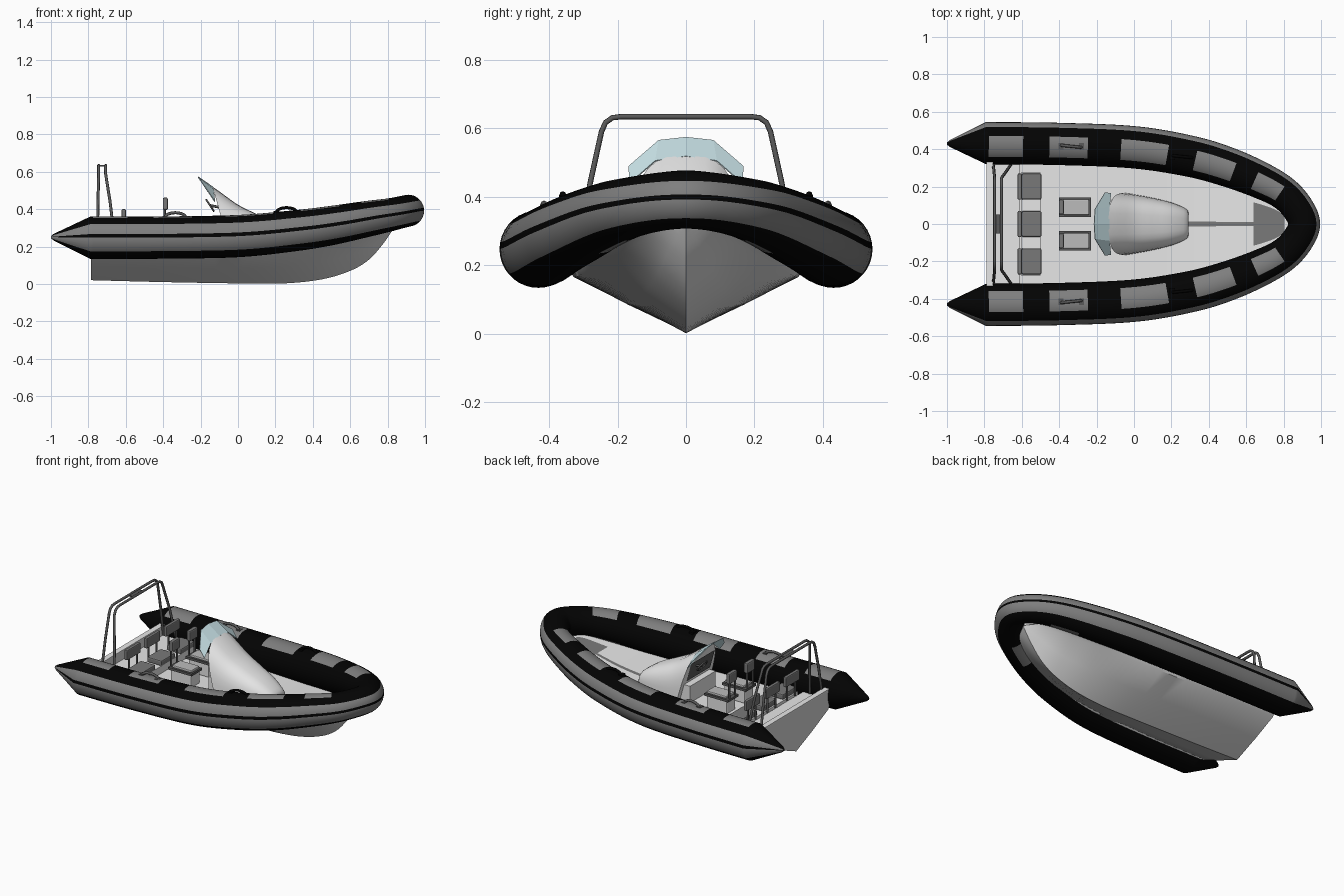
import bpy, bmesh, math
from mathutils import Vector

if "Cube" in bpy.data.objects:
    bpy.data.objects.remove(bpy.data.objects["Cube"])


def mat(name, r, g, b):
    m = bpy.data.materials.new(name)
    m.diffuse_color = (r, g, b, 1)
    m.use_nodes = True
    m.node_tree.nodes["Principled BSDF"].inputs["Base Color"].default_value = m.diffuse_color
    return m


BLACK = mat("black_rubber", .001, .001, .001)
GREY = mat("grey_rubber", .21, .21, .21)
HULL = mat("hull_grey", .68, .68, .68)
DECK = mat("deck_light", .82, .82, .82)
WHITE = mat("console_white", .88, .88, .88)
DARK = mat("dark_grey", .19, .19, .19)
STEEL = mat("frame_steel", .1, .1, .1)
GLASS = mat("pale_glass", .58, .76, .8)
CUSHION = mat("cushion_grey", .5, .5, .5)


def finish(name, bm, mats, smooth=None):
    bmesh.ops.recalc_face_normals(bm, faces=bm.faces[:])
    me = bpy.data.meshes.new(name)
    bm.to_mesh(me)
    bm.free()
    ob = bpy.data.objects.new(name, me)
    bpy.context.collection.objects.link(ob)
    for m in mats:
        me.materials.append(m)
    if smooth:
        bpy.ops.object.select_all(action='DESELECT')
        ob.select_set(True)
        bpy.context.view_layer.objects.active = ob
        bpy.ops.object.shade_smooth_by_angle(angle=math.radians(smooth))
    return ob


def spline(rows, n):
    """Smooth rows of numbers by Catmull-Rom, n steps per span."""
    out = []
    for i in range(len(rows) - 1):
        a, b, c, d = (rows[max(0, min(len(rows) - 1, i + k))] for k in (-1, 0, 1, 2))
        for s in range(n):
            t = s / n
            out.append([.5 * (2 * q + (r - p) * t + (2 * p - 5 * q + 4 * r - u) * t * t
                              + (3 * q - p - 3 * r + u) * t ** 3)
                        for p, q, r, u in zip(a, b, c, d)])
    return out + [list(rows[-1])]


def loft(name, rings, mats, closed=True, caps=True, pick=None, smooth=None):
    """Skin rings; pick(ring index, side index) gives the material slot."""
    bm = bmesh.new()
    vs = [[bm.verts.new(p) for p in r] for r in rings]
    n = len(rings[0])
    for i in range(len(vs) - 1):
        for j in range(n if closed else n - 1):
            k = (j + 1) % n
            f = bm.faces.new((vs[i][j], vs[i][k], vs[i + 1][k], vs[i + 1][j]))
            if pick:
                f.material_index = pick(i, j)
    if caps:
        bm.faces.new(vs[0])
        bm.faces.new(vs[-1])
    return finish(name, bm, mats, smooth)


def box(name, x, y, z, m, bevel=0.0):
    bm = bmesh.new()
    bmesh.ops.create_cube(bm, size=1)
    for v in bm.verts:
        v.co = [(a + b) / 2 + c * (b - a) for (a, b), c in zip((x, y, z), v.co)]
    if bevel:
        bmesh.ops.bevel(bm, geom=bm.edges[:], offset=bevel, segments=2, affect='EDGES', profile=.5)
    return finish(name, bm, [m])


def pipe(name, pts, r, m, cyclic=False):
    cu = bpy.data.curves.new(name, 'CURVE')
    cu.dimensions = '3D'
    cu.bevel_depth = r
    cu.bevel_resolution = 2
    cu.use_fill_caps = True
    sp = cu.splines.new('POLY')
    sp.points.add(len(pts) - 1)
    for q, p in zip(sp.points, pts):
        q.co = (*p, 1)
    sp.use_cyclic_u = cyclic
    cu.materials.append(m)
    ob = bpy.data.objects.new(name, cu)
    bpy.context.collection.objects.link(ob)
    bpy.ops.object.select_all(action='DESELECT')
    ob.select_set(True)
    bpy.context.view_layer.objects.active = ob
    bpy.ops.object.convert(target='MESH')


# Inflatable collar: x, y, z, radius along one side, mirrored round the bow
side = [(-.79, .432, .247, .113), (-.4, .428, .248, .113), (0, .41, .256, .113),
        (.3, .362, .284, .11), (.5, .305, .312, .106), (.68, .232, .345, .098),
        (.8, .165, .367, .09), (.875, .085, .384, .086), (.91, 0, .392, .085)]
full = side + [(x, -y, z, r) for x, y, z, r in side[-2::-1]]
cone = [(-1, .43, .25, .006), (-.985, .43, .25, .018)]
path = cone + spline(full, 16) + [(x, -y, z, r) for x, y, z, r in cone[::-1]]
rings, N = [], 36
for i, (x, y, z, r) in enumerate(path):
    a, b = path[max(i - 1, 0)], path[min(i + 1, len(path) - 1)]
    nrm = Vector((a[1] - b[1], b[0] - a[0], 0)).normalized()
    rings.append([Vector((x, y, z)) + nrm * r * math.cos(math.tau * k / N)
                  + Vector((0, 0, r * math.sin(math.tau * k / N))) for k in range(N)])
PADS = [(-.77, -.6), (-.44, -.25), (-.06, .19), (.335, .53), (.65, .79)]


def collar_colour(i, k):
    x = (path[i][0] + path[i + 1][0]) / 2
    if k in (1, 2, 3) or k >= 32:                       # two rubbing strakes
        return 1
    if 7 <= k <= 12 and any(a < x < b for a, b in PADS):  # top pads
        return 1
    return int(22 <= k <= 26 and .63 < x < .78)         # pads under the bow


loft("inflatable_collar", rings, [BLACK, GREY], pick=collar_colour, smooth=40)

# V hull: x, keel z, chine y, chine z, edge y, edge z
rows = spline([(-.785, .02, .325, .165, .35, .2), (-.4, .01, .327, .165, .35, .2),
               (0, .003, .315, .168, .33, .2), (.25, .003, .285, .185, .3, .205),
               (.45, .025, .24, .212, .265, .225), (.6, .07, .185, .24, .225, .255),
               (.7, .13, .14, .265, .178, .28), (.78, .22, .085, .29, .115, .305),
               (.84, .31, .004, .315, .005, .32)], 6)
hull = []
for x, zk, yc, zc, ye, ze in rows:
    half = [(ye, ze), (yc, zc), (yc * .52, zk + (zc - zk) * .49)]
    hull.append([(x, y, z) for y, z in half] + [(x, 0, zk)]
                + [(x, -y, z) for y, z in half[::-1]])
loft("hull", hull, [HULL], smooth=35)

# Deck with dark centre groove and bow locker lid
cols = (-1, -.55, -.045, .045, .55, 1)


def deck_colour(i, j):
    x = (rows[i][0] + rows[i + 1][0]) / 2
    return int((j == 2 and .25 < x < .8) or (1 <= j <= 3 and .63 < x < .8))


loft("deck", [[(r[0], r[4] * c, r[5] + .004) for c in cols] for r in rows],
     [DECK, DARK], closed=False, caps=False, pick=deck_colour)

# Transom and stern step
box("transom", (-.787, -.755), (-.34, .34), (.2, .29), HULL)
box("transom_cap", (-.789, -.753), (-.34, .34), (.29, .297), DECK)
box("stern_step", (-.756, -.61), (-.33, .33), (.202, .235), DECK)

# Console: x, half width, top z, backward lean of the section
con = []
for x, w, zt, lean in spline([(.292, .05, .235, 0), (.28, .08, .27, 0), (.2, .115, .325, 0),
                              (.1, .14, .375, .02), (.02, .155, .43, .13),
                              (-.045, .166, .52, .28)], 4):
    ring = []
    for k in range(17):
        a = math.pi * k / 16
        c, s = math.cos(a), max(0, math.sin(a))
        z = .195 + (zt - .195) * s ** .7
        ring.append((x - lean * (z - .195), w * math.copysign(abs(c) ** .65, c), z))
    con.append(ring)
loft("console", con, [WHITE], smooth=45)
loft("dashboard", [[(-.05 - .28 * (z - .195), y, z) for y in (-.12, .12)] for z in (.33, .45)],
     [STEEL], closed=False, caps=False)
box("console_step", (-.12, -.05), (-.13, .13), (.2, .31), DECK)
pipe("steering_wheel", [(-.15 - .02 * math.sin(t), .05 + .04 * math.cos(t), .42 + .03 * math.sin(t))
                        for t in (math.tau * k / 16 for k in range(16))], .005, STEEL, True)
pipe("steering_column", [(-.1, .05, .41), (-.15, .05, .42)], .007, STEEL)

# Windscreen
low = [(-.122, .166, .44), (-.13, .09, .506), (-.132, 0, .519)]
top = [(-.155, .168, .49), (-.208, .08, .566), (-.213, 0, .575)]
mirror = lambda h: h + [(x, -y, z) for x, y, z in h[-2::-1]]
screen = loft("windscreen", [mirror(low), mirror(top)], [GLASS], closed=False, caps=False)
sol = screen.modifiers.new("thickness", 'SOLIDIFY')
sol.thickness = .004

# Front jockey seats
for s in (-1, 1):
    y = lambda a, b: tuple(sorted((s * a, s * b)))
    box("front_seat_pod", (-.385, -.24), y(.045, .135), (.2, .29), DECK, .008)
    box("front_seat_rim", (-.4, -.23), y(.037, .143), (.285, .3), STEEL)
    box("front_seat_cushion", (-.378, -.24), y(.048, .132), (.298, .315), CUSHION, .006)
    box("front_seat_back", (-.402, -.375), y(.05, .13), (.395, .462), DARK, .008)
    for p in (.06, .12):
        pipe("front_seat_post", [(-.392, s * p, .29), (-.392, s * p, .43)], .006, STEEL)

# Rear row of three seats
box("rear_bench", (-.605, -.5), (-.275, .275), (.2, .25), DECK)
for c in (-.2, 0, .2):
    box("rear_seat_cushion", (-.6, -.495), (c - .07, c + .07), (.25, .285), DARK, .008)
    box("rear_seat_back", (-.622, -.6), (c - .07, c + .07), (.335, .4), DARK, .006)
    for d in (-.04, .04):
        pipe("rear_seat_post", [(-.608, c + d, .24), (-.608, c + d, .37)], .006, STEEL)

# Roll bar hoops with a joining plate
for xb, xt in ((-.752, -.745), (-.66, -.708)):
    half = [(xb, .315, .24), (xb * .5 + xt * .5, .28, .44), (xt, .247, .59),
            (xt, .235, .617), (xt, .215, .631), (xt, .19, .634)]
    pipe("roll_bar", half + [(x, -y, z) for x, y, z in half[::-1]], .008, STEEL)
box("roll_bar_plate", (-.745, -.708), (-.05, .05), (.628, .636), STEEL)

# Grab handles on the collar
for s in (-1, 1):
    for x, y, z, r, m in ((-.335, .415, .355, .055, STEEL), (.26, .36, .382, .055, BLACK)):
        pts = [(x + r * math.cos(t), s * (y - .1 * r * math.cos(t)), z + .026 * math.sin(t))
               for t in (math.pi * k / 10 for k in range(11))]
        pipe("grab_handle", pts, .008, m)
        for e in (-1, 1):
            box("handle_base", (x + e * r - .014, x + e * r + .014),
                tuple(sorted((s * (y - .018), s * (y + .018)))), (z - .012, z + .009), m)
